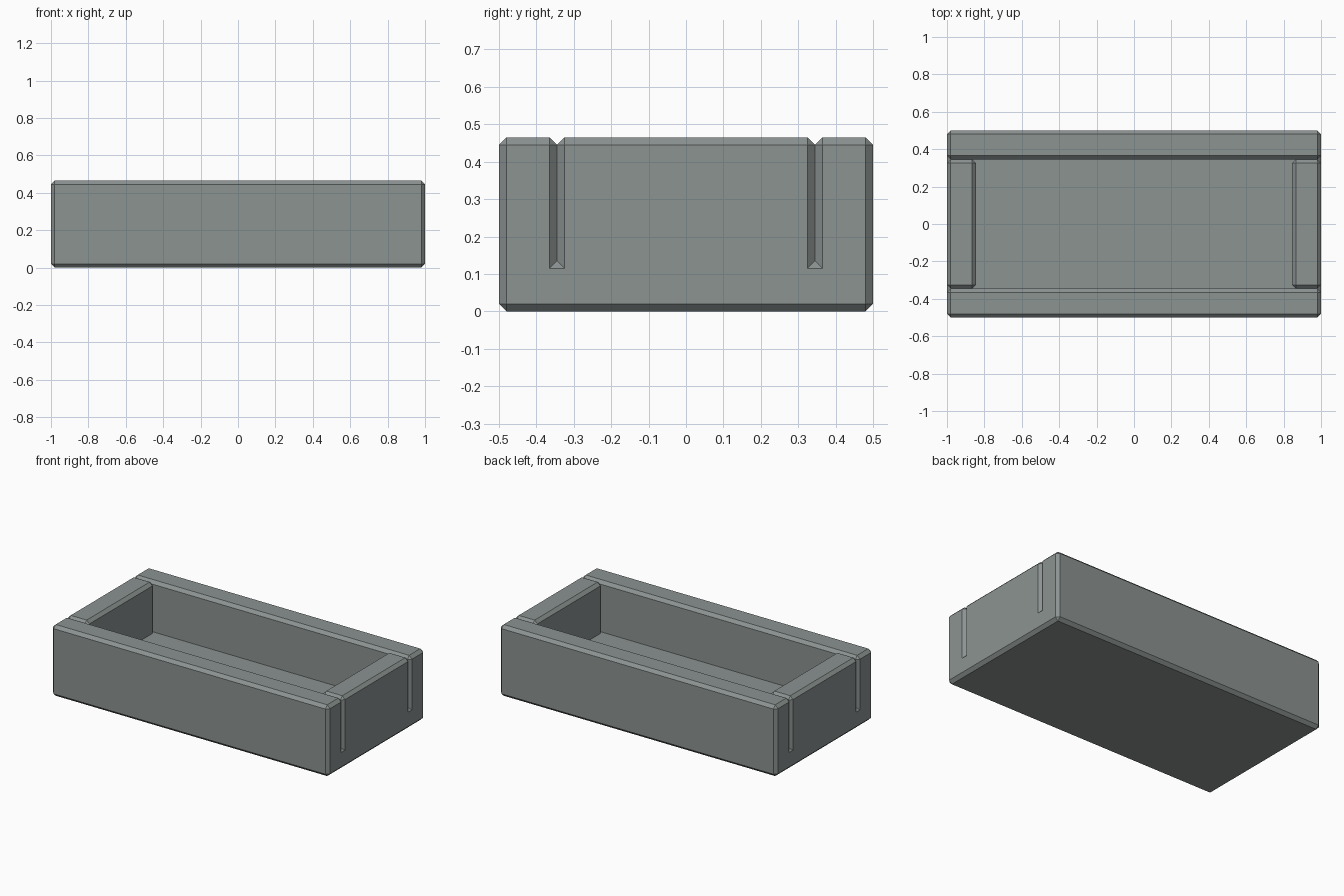
import bpy
import bmesh
from mathutils import Matrix

LENGTH, WIDTH, HEIGHT = 2.0, 1.0, 0.465
WALL = 0.155      # thickness of every wall
FLOOR = 0.135     # thickness of the base slab
CHAMFER = 0.02

default = bpy.data.objects.get("Cube")
if default:
    bpy.data.objects.remove(default, do_unlink=True)

# Single stone-grey material
stone = bpy.data.materials.new("stone_grey")
stone.use_nodes = True
colour = (0.26, 0.292, 0.285, 1)
stone.diffuse_color = colour
stone.node_tree.nodes["Principled BSDF"].inputs["Base Color"].default_value = colour


def slab(name, size, x=0, y=0):
    """Chamfered block standing on the ground."""
    bm = bmesh.new()
    bmesh.ops.create_cube(bm, size=1, matrix=Matrix.Diagonal((*size, 1)))
    bmesh.ops.bevel(bm, geom=bm.edges[:], offset=CHAMFER, segments=1,
                    affect='EDGES')
    mesh = bpy.data.meshes.new(name)
    bm.to_mesh(mesh)
    bm.free()
    mesh.materials.append(stone)
    obj = bpy.data.objects.new(name, mesh)
    obj.location = (x, y, size[2] / 2)
    bpy.context.collection.objects.link(obj)


# Base slab under the whole trough
slab("base", (LENGTH, WIDTH, FLOOR))

# Long walls run the full length
for name, side in (("front_wall", -1), ("back_wall", 1)):
    slab(name, (LENGTH, WALL, HEIGHT), y=side * (WIDTH - WALL) / 2)

# End walls fit between them, leaving V-shaped joints
for name, side in (("right_end_wall", -1), ("left_end_wall", 1)):
    slab(name, (WALL, WIDTH - 2 * WALL, HEIGHT), x=side * (LENGTH - WALL) / 2)
